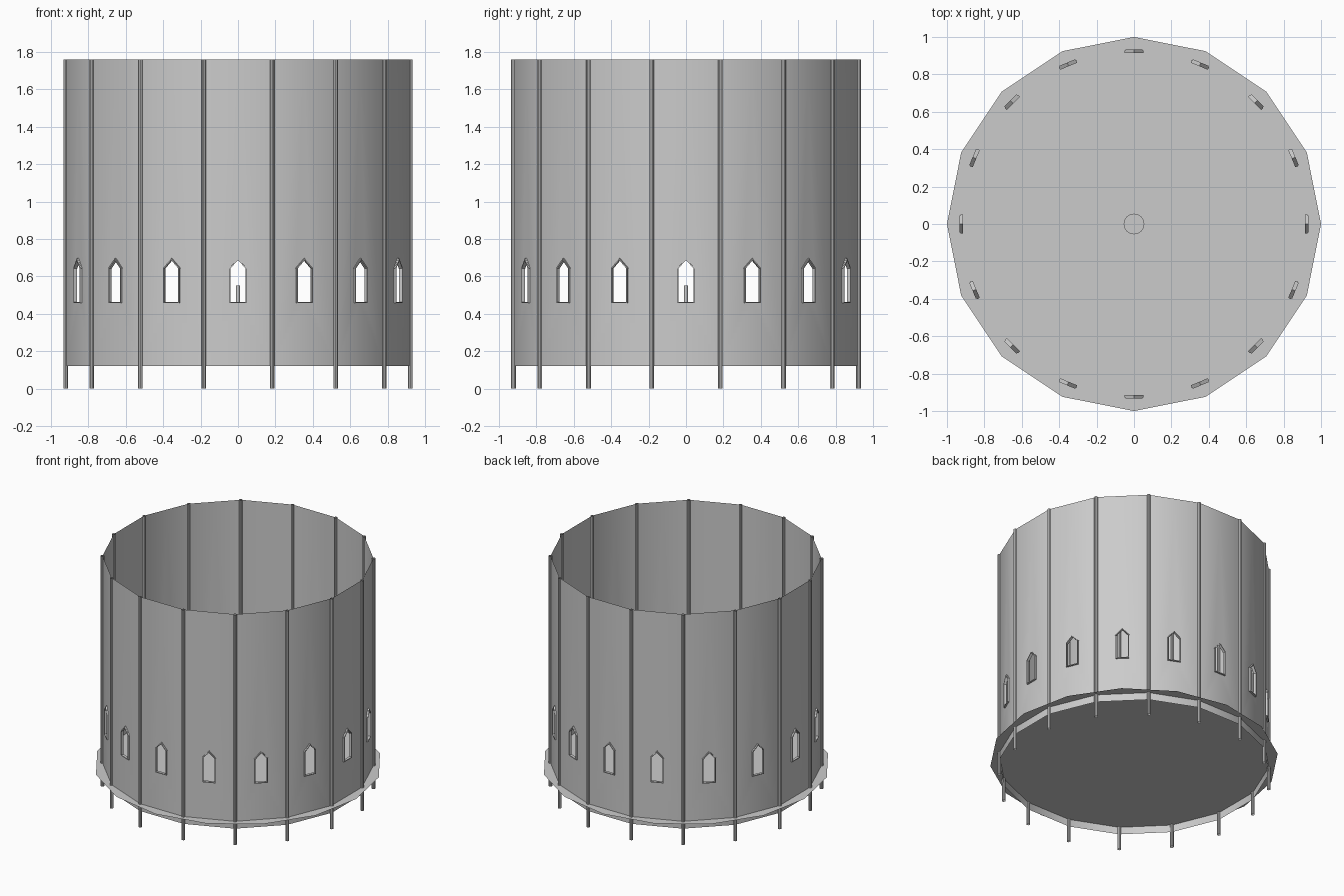
import bpy, bmesh
from math import cos, sin, pi, radians
from mathutils import Matrix, Vector

if "Cube" in bpy.data.objects:
    bpy.data.objects.remove(bpy.data.objects["Cube"])

N = 16
STEP = 2 * pi / N
R_WALL = 0.94
APO = R_WALL * cos(STEP / 2)       # distance from centre to a wall panel
HALF = R_WALL * sin(STEP / 2)      # half panel width
Z0, Z1, FLOOR_Z = 0.12, 1.76, 0.176


def finish(name, bm, smooth=False):
    bmesh.ops.remove_doubles(bm, verts=bm.verts, dist=0.0005)
    bmesh.ops.recalc_face_normals(bm, faces=bm.faces)
    me = bpy.data.meshes.new(name)
    bm.to_mesh(me)
    bm.free()
    ob = bpy.data.objects.new(name, me)
    bpy.context.collection.objects.link(ob)
    if smooth:
        bpy.context.view_layer.objects.active = ob
        bpy.ops.object.select_all(action='DESELECT')
        ob.select_set(True)
        bpy.ops.object.shade_smooth_by_angle(angle=radians(35))
    return ob


def panel_point(k, u, z, r=APO):
    """Point on panel k: u along the panel, r outward, z up."""
    return Matrix.Rotation(k * STEP, 3, 'Z') @ Vector((r, u, z))


def gable(w, low, shoulder, peak):
    return [(-w, low), (w, low), (w, shoulder), (0, peak), (-w, shoulder)]


def extrude_ring(bm, k, outer, inner, r0, r1):
    """Frame between two matching outlines, from radius r0 to r1."""
    rings = [[bm.verts.new(panel_point(k, u, z, r)) for u, z in prof]
             for prof, r in ((outer, r0), (outer, r1), (inner, r1), (inner, r0))]
    n = len(outer)
    for a in range(4):
        A, B = rings[a], rings[(a + 1) % 4]
        for i in range(n):
            j = (i + 1) % n
            bm.faces.new((A[i], A[j], B[j], B[i]))


# Wall sheet: each panel is two halves around a pointed opening
bm = bmesh.new()
for k in range(N):
    for s in (-1, 1):
        outline = [(0, Z0), (HALF, Z0), (HALF, Z1), (0, Z1),
                   (0, 0.69), (0.043, 0.645), (0.043, 0.462), (0, 0.462)]
        bm.faces.new([bm.verts.new(panel_point(k, s * u, z)) for u, z in outline])
finish("wall", bm, smooth=True)

# Window frames
bm = bmesh.new()
for k in range(N):
    extrude_ring(bm, k, gable(0.046, 0.458, 0.647, 0.695),
                 gable(0.041, 0.464, 0.643, 0.687), 0.914, 0.934)
finish("window_frames", bm)

# Slightly wider gabled hoods over the windows
bm = bmesh.new()
for k in range(N):
    hood = [(-0.05, 0.644), (0, 0.698), (0.05, 0.644),
            (0.043, 0.642), (0, 0.689), (-0.043, 0.642)]
    a = [bm.verts.new(panel_point(k, u, z, 0.913)) for u, z in hood]
    b = [bm.verts.new(panel_point(k, u, z, 0.928)) for u, z in hood]
    for ring in (a, b):
        bm.faces.new((ring[0], ring[1], ring[4], ring[5]))
        bm.faces.new((ring[1], ring[2], ring[3], ring[4]))
    for i in range(6):
        j = (i + 1) % 6
        bm.faces.new((a[i], a[j], b[j], b[i]))
finish("window_hoods", bm)

# Posts on the wall corners, open tubes
bm = bmesh.new()
for k in range(N):
    ang = (k + 0.5) * STEP
    m = Matrix.Translation((R_WALL * cos(ang), R_WALL * sin(ang), Z1 / 2))
    bmesh.ops.create_cone(bm, cap_ends=False, segments=10, radius1=0.013,
                          radius2=0.013, depth=Z1, matrix=m)
finish("posts", bm, smooth=True)

# Floor plate, its corners lying between the wall corners
bm = bmesh.new()
bm.faces.new([bm.verts.new((cos(i * STEP), sin(i * STEP), FLOOR_Z)) for i in range(N)])
finish("floor", bm)

# Small round table at the centre
bm = bmesh.new()
bmesh.ops.create_circle(bm, cap_ends=True, segments=32, radius=0.055,
                        matrix=Matrix.Translation((0, 0, 0.553)))
finish("table_top", bm)
bm = bmesh.new()
h = 0.553 - FLOOR_Z
bmesh.ops.create_cone(bm, cap_ends=False, segments=12, radius1=0.01, radius2=0.01,
                      depth=h, matrix=Matrix.Translation((0, 0, FLOOR_Z + h / 2)))
finish("table_stem", bm, smooth=True)
